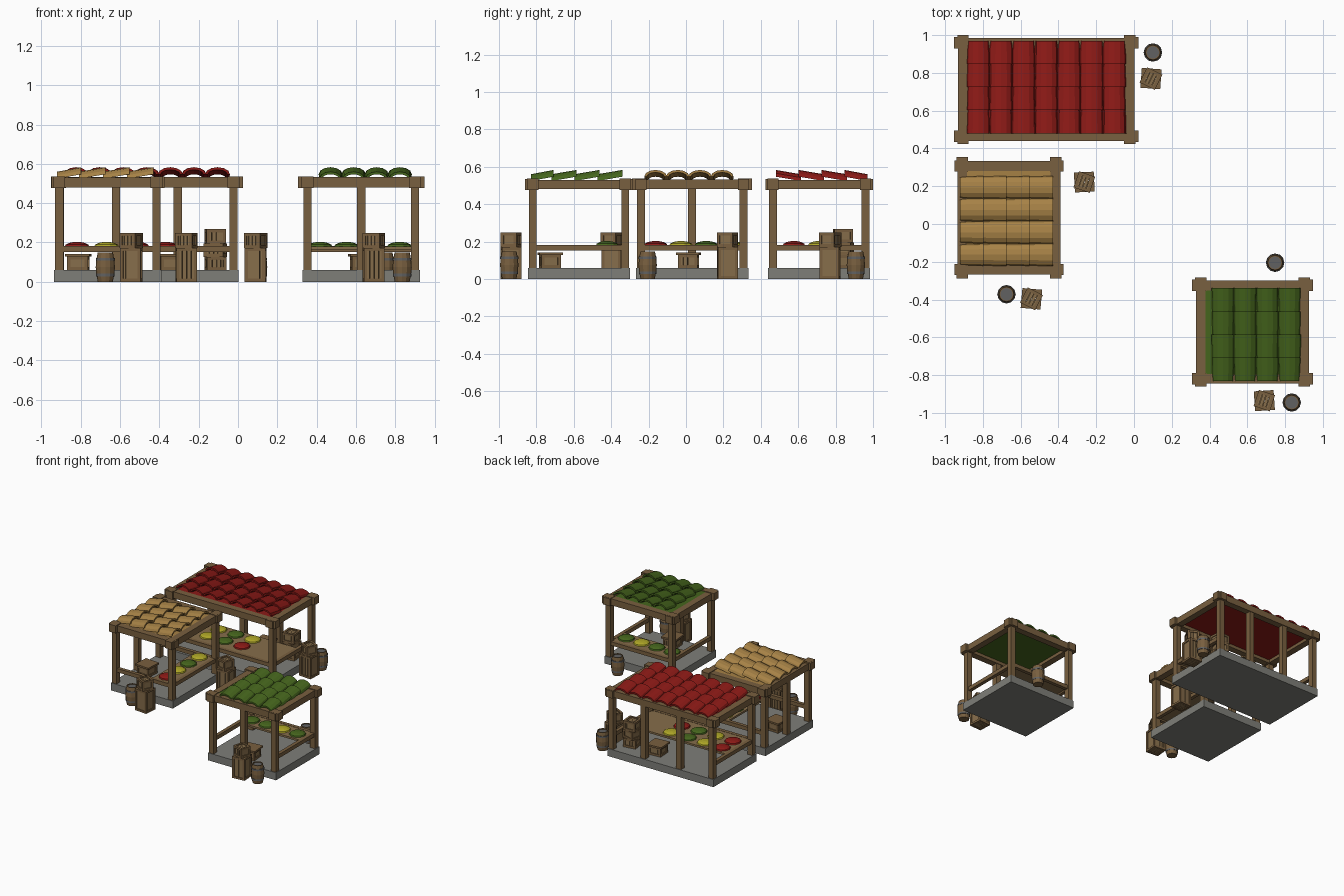
import bpy, bmesh, math, random
from mathutils import Matrix, Vector

if "Cube" in bpy.data.objects:
    bpy.data.objects.remove(bpy.data.objects["Cube"])
random.seed(4)

def material(name, rgb):
    m = bpy.data.materials.new(name)
    m.diffuse_color = (*rgb, 1)
    m.use_nodes = True
    m.node_tree.nodes["Principled BSDF"].inputs["Base Color"].default_value = m.diffuse_color
    return m

WOOD = material("wood", (0.19, 0.115, 0.05))
DARK = material("dark_wood", (0.12, 0.07, 0.03))
CRATE = material("crate_wood", (0.24, 0.155, 0.07))
STONE = material("stone", (0.21, 0.21, 0.19))
METAL = material("metal", (0.12, 0.12, 0.12))
RED = material("red", (0.26, 0.01, 0.008))
GREEN = material("green", (0.06, 0.13, 0.012))
TAN = material("tan", (0.38, 0.22, 0.06))
YELLOW = material("yellow", (0.42, 0.38, 0.02))

def finish(name, bm, M, mat):
    bmesh.ops.recalc_face_normals(bm, faces=bm.faces)
    me = bpy.data.meshes.new(name)
    bm.to_mesh(me)
    bm.free()
    ob = bpy.data.objects.new(name, me)
    ob.matrix_world = M
    me.materials.append(mat)
    bpy.context.collection.objects.link(ob)
    return ob

def boxes(name, M, mat, items):
    """One object from a list of (x0, x1, y0, y1, z0, z1) boxes."""
    bm = bmesh.new()
    for x0, x1, y0, y1, z0, z1 in items:
        T = Matrix.Translation(((x0 + x1) / 2, (y0 + y1) / 2, (z0 + z1) / 2))
        S = Matrix.Diagonal((x1 - x0, y1 - y0, z1 - z0, 1))
        bmesh.ops.create_cube(bm, size=1, matrix=T @ S)
    return finish(name, bm, M, mat)

def place(x, y, z=0, deg=0):
    return Matrix.Translation((x, y, z)) @ Matrix.Rotation(math.radians(deg), 4, 'Z')

def crate(name, M, w, h):
    """Planked box with corner posts and top and bottom rims."""
    r, t = w / 2, 0.016
    i = r - 0.006
    n = 4
    step = 2 * i / n
    planks = []
    for k in range(n):
        a, b = -i + k * step + 0.001, -i + (k + 1) * step - 0.001
        planks += [(a, b, -i, i, 0.005, h - 0.006)]
    boxes(name + "_planks", M, CRATE, planks)
    frame = [(sx * r - t * (sx > 0), sx * r + t * (sx < 0),
              sy * r - t * (sy > 0), sy * r + t * (sy < 0), 0, h)
             for sx in (-1, 1) for sy in (-1, 1)]
    for z in (0, h - t):
        for s in (-1, 1):
            lo, hi = sorted((s * r, s * (r - t)))
            frame += [(-r + t, r - t, lo, hi, z, z + t), (lo, hi, -r + t, r - t, z, z + t)]
    boxes(name + "_frame", M, WOOD, frame)

def lathe(name, M, mat, profile, n=12):
    bm = bmesh.new()
    rings = [[bm.verts.new((r * math.cos(2 * math.pi * k / n), r * math.sin(2 * math.pi * k / n), z))
              for k in range(n)] for r, z in profile]
    for a, b in zip(rings, rings[1:]):
        for k in range(n):
            bm.faces.new((a[k], a[(k + 1) % n], b[(k + 1) % n], b[k]))
    bm.faces.new(rings[0])
    bm.faces.new(rings[-1])
    return finish(name, bm, M, mat)

def barrel(name, M):
    lathe(name + "_body", M, WOOD, [(0.038, 0), (0.046, 0.04), (0.049, 0.075), (0.046, 0.11),
                                    (0.039, 0.148), (0.033, 0.148), (0.033, 0.138)])
    for z, r in ((0.028, 0.0465), (0.108, 0.0485)):
        lathe(name + "_hoop", M @ Matrix.Translation((0, 0, z)), METAL, [(r, 0), (r, 0.013)])
    lathe(name + "_lid", M, METAL, [(0.034, 0.136), (0.034, 0.142)])

def tiles(name, M, mat, cols, x0, x1, y0, y1):
    """Rows of tilted half-round tiles, higher at the stall front (-y)."""
    bm = bmesh.new()
    rows, seg, th = 4, 6, 0.013
    cw, rl = (x1 - x0) / cols, (y1 - y0) / rows
    for c in range(cols):
        for r in range(rows):
            tw = cw * random.uniform(0.98, 1.06)
            arc = []
            for rad, hgt in ((tw / 2, 0.036), (tw / 2 - th, 0.036 - th)):
                pts = [(-rad * math.cos(math.pi * k / seg), hgt * math.sin(math.pi * k / seg))
                       for k in range(seg + 1)]
                arc += pts if not arc else pts[::-1]
            cx = x0 + (c + 0.5) * cw
            ya, yb = y0 + r * rl, y0 + (r + 1) * rl + (0.012 if r < rows - 1 else 0)
            ends = [[bm.verts.new((cx + x * s, y, z0 + z)) for x, z in arc]
                    for y, z0, s in ((ya, 0.547, 1), (yb, 0.524, 0.94))]
            m = len(arc)
            for k in range(m):
                bm.faces.new([ends[0][k], ends[0][(k + 1) % m], ends[1][(k + 1) % m], ends[1][k]])
            for e in ends:
                for k in range(seg):
                    bm.faces.new((e[k], e[k + 1], e[m - 2 - k], e[m - 1 - k]))
    finish(name, bm, M, mat)

def stall(name, M, w, mat, cols, tx0, tx1, mids, goods, shelf_y):
    """Stall with its counter facing local -y."""
    X, Y = w / 2, 0.273
    boxes(name + "_base", M, STONE, [(-X, X, -Y, Y, 0, 0.06)])
    # Posts
    p, q = X - 0.026, Y - 0.026
    spots = [(sx * p, sy * q) for sx in (-1, 1) for sy in (-1, 1)] + [(x, q) for x in mids]
    boxes(name + "_posts", M, WOOD,
          [(x - 0.021, x + 0.021, y - 0.021, y + 0.021, 0.06, 0.48) for x, y in spots])
    # Crossing roof beams with thicker ends
    beams = []
    for s in (-1, 1):
        beams += [(-X - 0.015, X + 0.015, s * q - 0.026, s * q + 0.026, 0.48, 0.532),
                  (s * p - 0.026, s * p + 0.026, -Y - 0.01, Y + 0.01, 0.48, 0.53)]
        for u in (-1, 1):
            a, b = sorted((s * (X - 0.055), s * (X + 0.021)))
            beams += [(a, b, u * q - 0.03, u * q + 0.03, 0.477, 0.536)]
            a, b = sorted((s * (Y - 0.055), s * (Y + 0.015)))
            beams += [(u * p - 0.03, u * p + 0.03, a, b, 0.477, 0.535)]
    boxes(name + "_roof_beams", M, WOOD, beams)
    boxes(name + "_roof_panel", M, mat, [(-p, p, -q, q, 0.505, 0.528)])
    tiles(name + "_roof_tiles", M, mat, cols, tx0, tx1, -0.232, 0.258)
    # Side rails and counter
    boxes(name + "_rails", M, WOOD,
          [(s * p - 0.014, s * p + 0.014, -q, q, 0.152, 0.182) for s in (-1, 1)]
          + [(-p, p, -q - 0.014, -q + 0.014, 0.152, 0.182)])
    boxes(name + "_counter", M, CRATE, [(-p, p, -q, shelf_y, 0.165, 0.18)])
    # Heaped goods
    for x, y, m in goods:
        lathe(name + "_goods", M @ place(x, y, 0.18), m,
              [(0.062, 0), (0.058, 0.009), (0.04, 0.018), (0.018, 0.022)], 10)

R, G, Y_ = RED, GREEN, YELLOW
big = [(-0.355 + 0.15 * k, -0.135, m) for k, m in enumerate((R, Y_, G, R))]
big += [(-0.355 + 0.15 * k, 0.0, m) for k, m in enumerate((R, Y_, G, Y_))]
row = [-0.195, -0.06, 0.075, 0.21]
M_red, M_tan, M_green = place(-0.464, 0.712), place(-0.662, 0.033, 0, 90), place(0.627, -0.572, 0, 180)
stall("red_stall", M_red, 0.935, RED, 7, -0.42, 0.42, (-0.157, 0.157), big, 0.07)
stall("tan_stall", M_tan, 0.60, TAN, 4, -0.255, 0.22, (0,),
      [(x, -0.15, m) for x, m in zip(row, (R, Y_, G, Y_))], -0.075)
stall("green_stall", M_green, 0.60, GREEN, 4, -0.255, 0.215, (0,),
      [(x, -0.15, m) for x, m in zip(row, (G, Y_, G, G))], -0.075)

# Wide crates on the stall floors
for M in (M_red @ place(0.12, 0.13, 0.06, 4), M_tan @ place(-0.02, 0.15, 0.06, -5),
          M_green @ place(0, 0.155, 0.06, 6)):
    crate("floor_crate", M, 0.105, 0.07)
    boxes("floor_crate_lid", M, WOOD, [(-0.062, 0.062, -0.062, 0.062, 0.068, 0.082)])

# Crate pile inside the long stall
for z, a in ((0.06, 8), (0.127, -12), (0.194, 5)):
    crate("piled_crate", place(-0.115, 0.84, z, a), 0.1, 0.074 if z > 0.19 else 0.067)

# Stacked crates and barrels beside the stalls
for x, y, a in ((0.09, 0.77, -4), (-0.263, 0.222, 3), (-0.543, -0.396, -5), (0.69, -0.935, 4)):
    crate("tall_crate", place(x, y, 0, a), 0.105, 0.172)
    crate("top_crate", place(x, y, 0.172, a - 22), 0.09, 0.076)
for x, y in ((0.10, 0.908), (-0.675, -0.372), (0.747, -0.205), (0.835, -0.945)):
    barrel("barrel", place(x, y))
